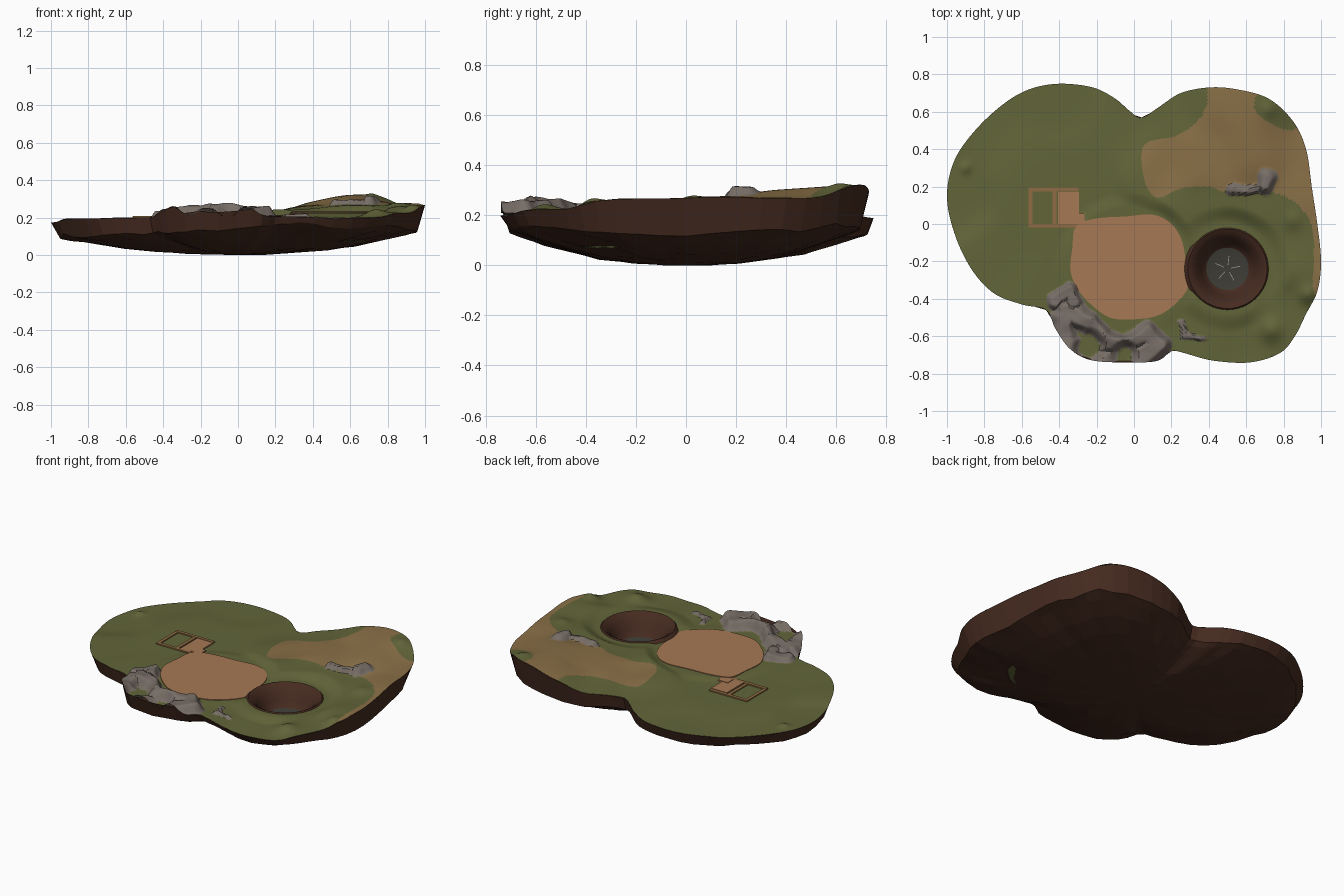
import bpy, bmesh, math
from mathutils import Vector, noise

cube = bpy.data.objects.get("Cube")
if cube:
    bpy.data.objects.remove(cube, do_unlink=True)


def material(name, code):
    rgb = [int(code[i:i + 2], 16) / 255 for i in (0, 2, 4)]
    col = [c / 12.92 if c < 0.04 else ((c + 0.055) / 1.055) ** 2.4 for c in rgb] + [1]
    mat = bpy.data.materials.new(name)
    mat.use_nodes = True
    mat.diffuse_color = col
    mat.node_tree.nodes["Principled BSDF"].inputs["Base Color"].default_value = col
    return mat


GRASS = material("grass_green", "626539")
SAND = material("dry_sand", "8A7047")
ROCK = material("grey_rock", "776D66")
CLAY = material("orange_clay", "A67853")
SOIL = material("dark_soil", "462B20")
FLOOR = material("pit_grey", "3E3C35")
CRACK = material("pale_crack", "94968B")
TIMBER = material("frame_brown", "8F6B42")


def smooth(t):
    t = max(0.0, min(1.0, t))
    return t * t * (3 - 2 * t)


def spline(pts, steps):
    """Closed smooth curve through the points."""
    out, n = [], len(pts)
    for i in range(n):
        a, b, c, d = (Vector(pts[(i + k) % n]) for k in (-1, 0, 1, 2))
        for j in range(steps):
            t = j / steps
            out.append(b + (c - a) * t / 2 + (a - b * 2.5 + c * 2 - d / 2) * t * t
                       + (b * 1.5 - a / 2 - c * 1.5 + d / 2) * t ** 3)
    return out


def finish(name, bm, mats, angle=None):
    mesh = bpy.data.meshes.new(name)
    bm.to_mesh(mesh)
    bm.free()
    for m in mats:
        mesh.materials.append(m)
    obj = bpy.data.objects.new(name, mesh)
    bpy.context.collection.objects.link(obj)
    if angle:
        bpy.ops.object.select_all(action="DESELECT")
        obj.select_set(True)
        bpy.context.view_layer.objects.active = obj
        bpy.ops.object.shade_smooth_by_angle(angle=math.radians(angle))
    return obj


def loft(rings):
    """Skin closed rings; a ring shrunk to a point becomes a cap."""
    bm = bmesh.new()
    rows = [[bm.verts.new(p) for p in ring] for ring in rings]
    n = len(rows[0])
    for a, b in zip(rows, rows[1:]):
        for i in range(n):
            j = (i + 1) % n
            bm.faces.new((a[i], b[i], b[j], a[j]))
    bmesh.ops.remove_doubles(bm, verts=bm.verts, dist=0.00001)
    return bm


def segment_distance(p, a, b):
    ab = b - a
    t = max(0, min(1, (p - a).dot(ab) / ab.length_squared))
    return (p - a - ab * t).length


def path_distance(p, path):
    return min(segment_distance(p, a, b) for a, b in zip(path, path[1:]))


def inside(p, poly):
    hit = False
    for a, b in zip(poly, poly[1:] + poly[:1]):
        if (a.y > p.y) != (b.y > p.y) and p.x < a.x + (b.x - a.x) * (p.y - a.y) / (b.y - a.y):
            hit = not hit
    return hit


# Island coastline
COAST = spline([
    (1, -.2), (.98, 0), (.95, .2), (.92, .4), (.85, .55), (.72, .67), (.55, .72), (.4, .73),
    (.25, .7), (.14, .63), (.04, .57), (-.03, .61), (-.1, .67), (-.22, .73), (-.4, .75),
    (-.56, .72), (-.7, .64), (-.85, .5), (-.96, .34), (-1, .15), (-.96, -.05), (-.87, -.24),
    (-.75, -.37), (-.6, -.43), (-.47, -.46), (-.42, -.56), (-.34, -.67), (-.22, -.73),
    (0, -.74), (.13, -.73), (.2, -.68), (.27, -.69), (.42, -.73), (.62, -.74), (.78, -.69),
    (.86, -.6), (.92, -.48), (.98, -.36)], 12)

# Broad ground heights
HEIGHTS = [
    (-.97, .15, .175), (-.6, .3, .2), (-.4, .65, .19), (-.75, -.2, .195), (-.8, .45, .18),
    (-.3, .3, .2), (-.5, -.35, .2), (-.05, .5, .2), (-.3, .05, .2), (-.5, .1, .2),
    (-.05, -.65, .21), (.3, -.6, .205), (.6, -.7, .2), (.9, -.5, .225), (.98, -.2, .27),
    (.8, -.1, .25), (.35, .03, .24), (.95, .1, .275), (.95, .3, .27), (.12, .35, .23),
    (.4, .35, .265), (.65, .4, .31), (.6, .71, .325), (.72, .63, .32), (.87, .5, .26),
    (.2, .68, .225), (.4, .7, .285), (.6, .1, .265)]
# Small mounds: x, y, height, width
MOUNDS = [(.73, -.57, .03, .06), (.93, -.38, .03, .05), (-.9, .3, .015, .03),
          (.07, .06, .015, .04), (.72, .61, .012, .04), (.85, .02, .015, .05)]
# Rock outcrops: half width, height, centre line
ROCKS = [(r, h, [Vector(p) for p in path]) for r, h, path in (
    (.05, .045, [(-.42, -.41), (-.34, -.35), (-.32, -.42)]),
    (.075, .055, [(-.36, -.46), (-.24, -.53), (-.16, -.62), (-.05, -.66), (.07, -.59),
                  (.13, -.65), (.05, -.71), (-.1, -.73), (-.24, -.76), (-.37, -.62),
                  (-.38, -.5)]),
    (.035, .025, [(.52, .18), (.66, .19)]),
    (.058, .045, [(.7, .2), (.715, .245)]),
    (.02, .018, [(.25, -.53), (.27, -.6), (.36, -.61)]))]
# Grassy hollows: centre, radius
HOLLOWS = [(Vector((-.24, -.65)), .05), (Vector((-.05, -.71)), .04)]
SANDY = spline([
    (.05, .42), (.22, .47), (.33, .54), (.39, .64), (.42, .8), (.67, .8), (.64, .62),
    (.73, .54), (.84, .5), (1.1, .5), (1.1, -.38), (.97, -.38), (.96, -.22), (.96, -.05),
    (.92, .05), (.84, .13), (.72, .17), (.5, .17), (.4, .2), (.25, .19), (.13, .14),
    (.06, .22)], 4)
PIT = Vector((.5, -.24))
COURT = Vector((-.03, -.23))


def rockiness(p):
    """Height of rock and depth inside its border."""
    q = p + Vector(noise.noise_vector(Vector((p.x, p.y, 0)) * 14)[:2]) * 0.015
    hollow = min((q - c).length - r for c, r in HOLLOWS)
    best = (0, 0)
    for r, h, path in ROCKS:
        t = min(1 - path_distance(q, path) / r, hollow / r)
        if t > best[1]:
            best = (h, t)
    return best


def height(p):
    total = weight = 1e-9
    for x, y, z in HEIGHTS:
        w = math.exp(-((p.x - x) ** 2 + (p.y - y) ** 2) / 0.022)
        total += w * z
        weight += w
    z = total / weight
    z += sum(h * math.exp(-((p.x - x) ** 2 + (p.y - y) ** 2) / (w * w)) for x, y, h, w in MOUNDS)
    z += 0.006 * noise.noise(Vector((p.x * 5, p.y * 5, 2))) * smooth((p.x + .1) * 4)
    d = (p - PIT).length
    z += (0.225 - z) * smooth((0.34 - d) / 0.1)
    z += (0.21 - z) * smooth((0.4 - (p - COURT).length) / 0.08)
    h, t = rockiness(p)
    z += h * smooth(t * 1.5) * (0.9 + 0.5 * noise.noise(Vector((p.x * 9, p.y * 9, 5))))
    return z - 0.155 * smooth((0.215 - d) / 0.03)


# Ground surface, coloured by region
RINGS = 130
rings = []
for k in range(RINGS + 1):
    flat = [p * (k / RINGS) for p in COAST]
    if k == 0:
        rings.append([(0, 0, height(flat[0]))] * len(flat))
    else:
        rings.append([(p.x, p.y, height(p)) for p in flat])
ground = loft(rings)
for f in ground.faces:
    c = f.calc_center_median().to_2d()
    if rockiness(c)[1] > 0.06:
        f.material_index = 2
    elif inside(c, SANDY):
        f.material_index = 1
finish("ground", ground, [GRASS, SAND, ROCK], 35)


# Soil underside: a sloped bank above a shallow faceted bowl
def bank_foot(p):
    lift = smooth(abs(p.y) / .7) * max(.5, smooth(.7 + 2 * p.x - p.y))
    return .105 + .025 * smooth(p.x * 2 + .5) + .04 * lift


edge = COAST[::6]
rings = [[(p.x, p.y, height(p) - 0.001) for p in edge]]
for s in (.96, .9, .78, .64, .48, .3, .14, 0):
    ring = []
    for p in edge:
        rough = noise.noise(Vector((p.x * 4 * s, p.y * 4 * s, 9)))
        rough += noise.noise(Vector((p.x * 11 * s, p.y * 11 * s, 3)))
        q = p * s * (1 + 0.015 * rough)
        ring.append((q.x, q.y, max(0, bank_foot(p) * s ** 2.2 + 0.018 * rough * s)))
    rings.append(ring)
finish("soil_base", loft(rings), [SOIL])

# Clay court
court = spline([(-.31, -.01), (-.2, .03), (-.05, .04), (.1, .05), (.2, 0), (.26, -.1),
                (.28, -.25), (.28, -.36), (.15, -.48), (0, -.51), (-.13, -.5),
                (-.23, -.43), (-.3, -.35), (-.34, -.25), (-.33, -.13)], 4)
rings = [[(COURT.x, COURT.y, .214)] * len(court)]
rings += [[(p.x, p.y, z) for p in court] for z in (.214, .205)]
finish("clay_court", loft(rings), [CLAY], 30)


# Pit walls and floor
def pit_part(name, profile, mat):
    turns = [(math.cos(a), math.sin(a)) for a in (math.tau * i / 48 for i in range(48))]
    rings = [[(PIT.x + r * c, PIT.y + r * s, z) for c, s in turns] for r, z in profile]
    finish(name, loft(rings), [mat], 60)


pit_part("pit_wall", [(.09, .096), (.115, .108), (.14, .145), (.165, .195), (.195, .224),
                      (.212, .232), (.23, .214)], SOIL)
pit_part("pit_floor", [(0, .102), (.08, .102), (.113, .109)], FLOOR)


def plate(name, x, y, wide, deep, z, mat, turn=0, thick=0.009):
    bm = bmesh.new()
    bmesh.ops.create_cube(bm, size=1)
    bmesh.ops.scale(bm, vec=(wide, deep, thick), verts=bm.verts)
    obj = finish(name, bm, [mat])
    obj.location = (x, y, z)
    obj.rotation_euler.z = turn


# Cracks radiating over the pit floor
for i in range(5):
    a = math.tau * i / 5 + 0.2
    plate("floor_crack", PIT.x + .045 * math.cos(a), PIT.y + .045 * math.sin(a),
          .05, .004, .103, CRACK, a, .006)

# Foundation outline and its clay patch
for x in (-.553, -.425):
    plate("foundation_side", x, .09, .02, .21, .202, TIMBER)
for x, y, wide in ((-.43, .185, .265), (-.41, -.01, .3)):
    plate("foundation_end", x, y, wide, .02, .203, TIMBER)
plate("foundation_patch", -.35, .085, .11, .17, .203, CLAY)
plate("foundation_step", -.3, .03, .07, .06, .206, CLAY)
